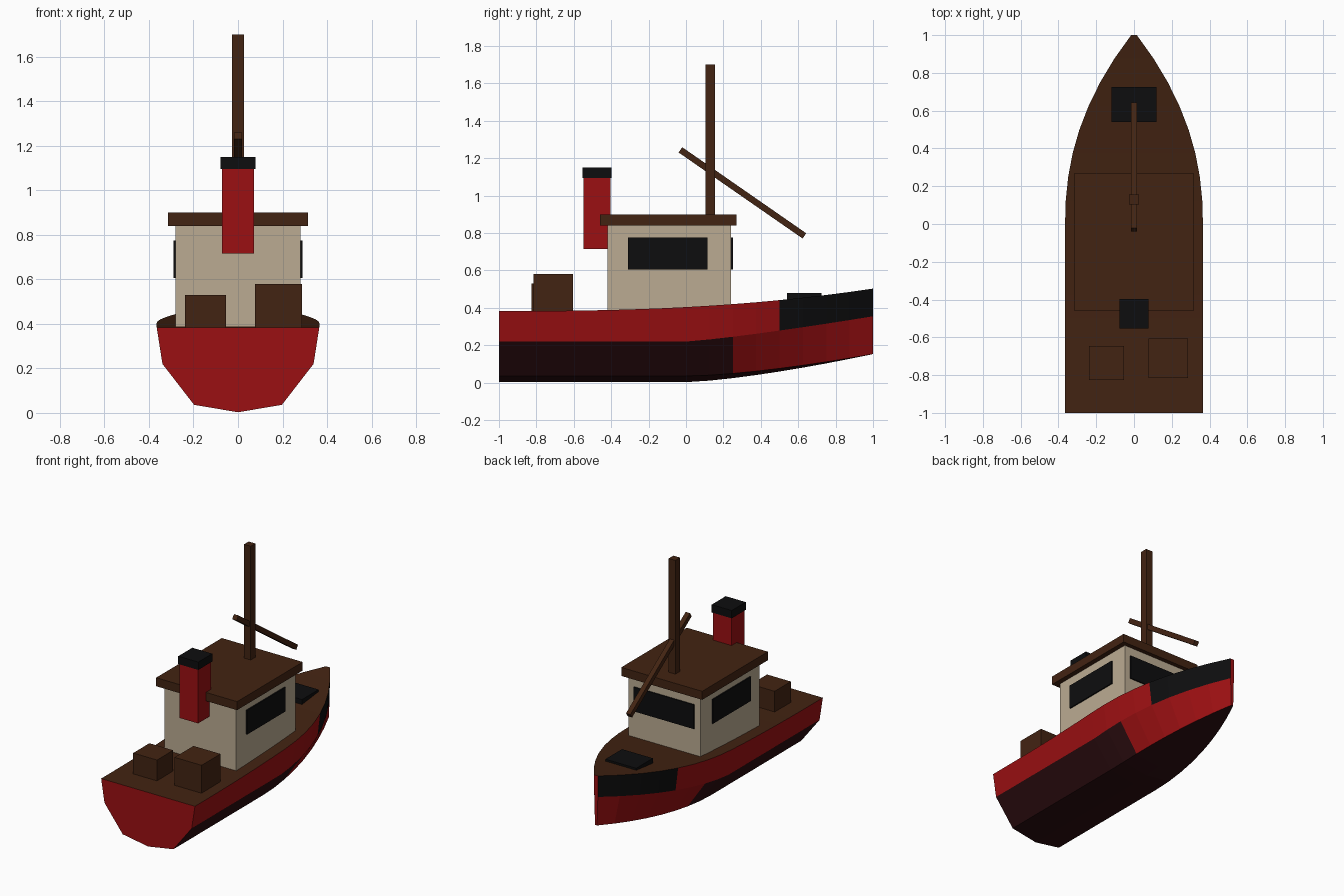
import bpy
import bmesh
import math
from mathutils import Vector

cube = bpy.data.objects.get("Cube")
if cube:
    bpy.data.objects.remove(cube, do_unlink=True)


def material(name, r, g, b):
    m = bpy.data.materials.new(name)
    m.use_nodes = True
    m.diffuse_color = (r, g, b, 1)
    m.node_tree.nodes["Principled BSDF"].inputs["Base Color"].default_value = (r, g, b, 1)
    m.node_tree.nodes["Principled BSDF"].inputs["Roughness"].default_value = 0.8
    return m


RED = material("red paint", 0.33, 0.005, 0.006)
MAROON = material("dark maroon", 0.025, 0.004, 0.005)
BLACK = material("black", 0.004, 0.004, 0.0045)
BROWN = material("brown wood", 0.055, 0.017, 0.006)
CREAM = material("cream paint", 0.50, 0.41, 0.29)


def add_object(name, bm, mats):
    bmesh.ops.recalc_face_normals(bm, faces=bm.faces)
    mesh = bpy.data.meshes.new(name)
    bm.to_mesh(mesh)
    bm.free()
    for m in mats:
        mesh.materials.append(m)
    obj = bpy.data.objects.new(name, mesh)
    bpy.context.scene.collection.objects.link(obj)
    return obj


def box(name, mat, x, y, z):
    """Box from (low, high) ranges on each axis."""
    bm = bmesh.new()
    bmesh.ops.create_cube(bm, size=1)
    for v in bm.verts:
        v.co = [lo + (c + 0.5) * (hi - lo) for c, (lo, hi) in zip(v.co, (x, y, z))]
    return add_object(name, bm, [mat])


def section(y):
    """Hull cross-section: sheer, chine, bilge, keel and back up the other side."""
    t = max(y, 0)
    w = 0.365 - 0.35 * t ** 2.2
    keel = 0.003 + 0.15 * t ** 1.4
    half = [(w, 0.383 + 0.12 * ((y + 1) / 2) ** 2.5),
            (w * 0.93, 0.22 + 0.135 * t ** 1.2),
            (w * 0.54, keel + 0.033 * (1 - t))]
    points = half + [(0, keel)] + [(-a, b) for a, b in reversed(half)]
    return [(a, y, b) for a, b in points]


# Hull: lofted stations, coloured by strake and distance along the boat
bm = bmesh.new()
stations = [i / 8 for i in range(-8, 9)]
rings = [[bm.verts.new(p) for p in section(y)] for y in stations]
for y, a, b in zip(stations, rings, rings[1:]):
    for i in range(7):
        j = (i + 1) % 7
        f = bm.faces.new((a[i], a[j], b[j], b[i]))
        strake = min(i, 5 - i)
        if i == 6:
            f.material_index = 3                        # deck
        elif strake == 0:
            f.material_index = 2 if y >= 0.5 else 0     # topsides
        elif strake == 1:
            f.material_index = 0 if y >= 0.25 else 1    # lower sides
        else:
            f.material_index = 1                        # bottom
bm.faces.new(rings[0])
bm.faces.new(rings[-1])
add_object("hull", bm, [RED, MAROON, BLACK, BROWN])

# Wheelhouse with roof and windows
box("cabin", CREAM, (-0.28, 0.28), (-0.42, 0.24), (0.37, 0.845))
box("cabin_roof", BROWN, (-0.315, 0.315), (-0.46, 0.27), (0.84, 0.90))
for side, s in (("left", 1), ("right", -1)):
    box(side + "_window", BLACK, sorted((s * 0.281, s * 0.29)), (-0.31, 0.115), (0.605, 0.775))
box("forward_window", BLACK, (-0.235, 0.235), (0.241, 0.25), (0.605, 0.775))

# Funnel and cap
box("funnel", RED, (-0.072, 0.072), (-0.547, -0.403), (0.715, 1.10))
box("funnel_cap", BLACK, (-0.078, 0.078), (-0.553, -0.397), (1.095, 1.15))

# Mast and sloping boom
box("mast", BROWN, (-0.026, 0.026), (0.104, 0.156), (0.88, 1.70))
top, tip = Vector((0, -0.03, 1.245)), Vector((0, 0.633, 0.785))
length = (tip - top).length
boom = box("boom", BROWN, (-0.017, 0.017), (-length / 2, length / 2), (-0.017, 0.017))
boom.location = (top + tip) / 2
boom.rotation_euler.x = math.atan2(tip.z - top.z, tip.y - top.y)

# Deck fittings
box("large_crate", BROWN, (0.077, 0.287), (-0.815, -0.605), (0.37, 0.58))
box("small_crate", BROWN, (-0.238, -0.053), (-0.825, -0.645), (0.37, 0.53))
box("bow_hatch", BLACK, (-0.12, 0.12), (0.54, 0.725), (0.42, 0.48))
